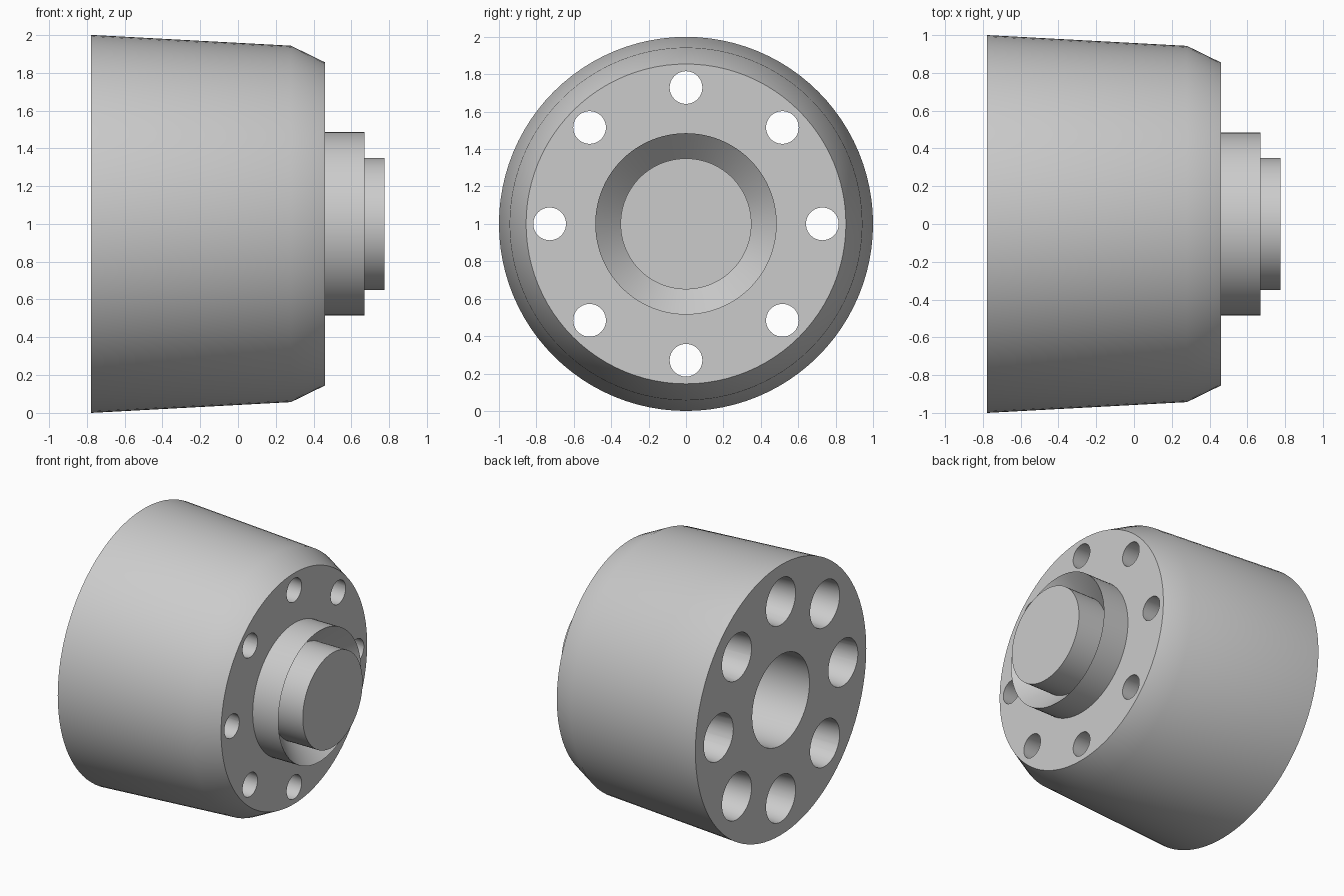
import bpy, bmesh, math
from mathutils import Matrix

if "Cube" in bpy.data.objects:
    bpy.data.objects.remove(bpy.data.objects["Cube"])

CENTRE_Z = 1.0
BACK, FRONT = -0.777, 0.46

grey = bpy.data.materials.new("light grey")
grey.diffuse_color = (0.6, 0.6, 0.6, 1)
grey.use_nodes = True
grey.node_tree.nodes["Principled BSDF"].inputs["Base Color"].default_value = grey.diffuse_color


def lathe(name, profile, closed=False, segments=96):
    """Turn a list of (x, radius) points around the x axis."""
    bm = bmesh.new()
    rings = []
    for x, r in profile:
        rings.append([bm.verts.new((x, r * math.sin(a), CENTRE_Z + r * math.cos(a)))
                      for a in (2 * math.pi * i / segments for i in range(segments))])
    pairs = list(zip(rings, rings[1:]))
    if closed:
        pairs.append((rings[-1], rings[0]))
    else:
        bm.faces.new(rings[0])
        bm.faces.new(rings[-1])
    for a, b in pairs:
        for i in range(segments):
            j = (i + 1) % segments
            bm.faces.new((a[i], a[j], b[j], b[i]))
    bmesh.ops.recalc_face_normals(bm, faces=bm.faces)
    return finish(name, bm)


def finish(name, bm):
    mesh = bpy.data.meshes.new(name)
    bm.to_mesh(mesh)
    bm.free()
    mesh.materials.append(grey)
    obj = bpy.data.objects.new(name, mesh)
    bpy.context.collection.objects.link(obj)
    return obj


def smooth(obj):
    bpy.ops.object.select_all(action='DESELECT')
    obj.select_set(True)
    bpy.context.view_layer.objects.active = obj
    bpy.ops.object.shade_smooth_by_angle(angle=math.radians(30))


# Tapered drum with chamfered front and central bore
body = lathe("drum_body", [(BACK, 0.335), (BACK, 1.0), (0.28, 0.943),
                           (FRONT, 0.855), (FRONT, 0.335)], closed=True)

# Ring of eight tapered holes, wide at the back and narrow at the front
bm = bmesh.new()
r_back, r_front, extra = 0.173, 0.0875, 0.1
slope = (r_front - r_back) / (FRONT - BACK)
for k in range(8):
    a = k * math.pi / 4
    place = Matrix.Translation(((BACK + FRONT) / 2, 0.729 * math.sin(a),
                                CENTRE_Z + 0.729 * math.cos(a)))
    bmesh.ops.create_cone(bm, cap_ends=True, segments=40,
                          radius1=r_back - slope * extra,
                          radius2=r_front + slope * extra,
                          depth=FRONT - BACK + 2 * extra,
                          matrix=place @ Matrix.Rotation(math.pi / 2, 4, 'Y'))
cutter = finish("hole_cutter", bm)
cutter.hide_render = True
mod = body.modifiers.new("holes", 'BOOLEAN')
mod.operation = 'DIFFERENCE'
mod.solver = 'EXACT'
mod.object = cutter
bpy.context.view_layer.objects.active = body
body.select_set(True)
bpy.ops.object.modifier_apply(modifier=mod.name)
bpy.data.objects.remove(cutter, do_unlink=True)

# Collar with a conical recess around the shaft
collar = lathe("front_collar", [(0.44, 0.485), (0.67, 0.485), (0.53, 0.345),
                                (0.44, 0.345)], closed=True)

# Solid shaft that also closes the bore
shaft = lathe("centre_shaft", [(0.42, 0.35), (0.776, 0.35)])

for part in (body, collar, shaft):
    smooth(part)
